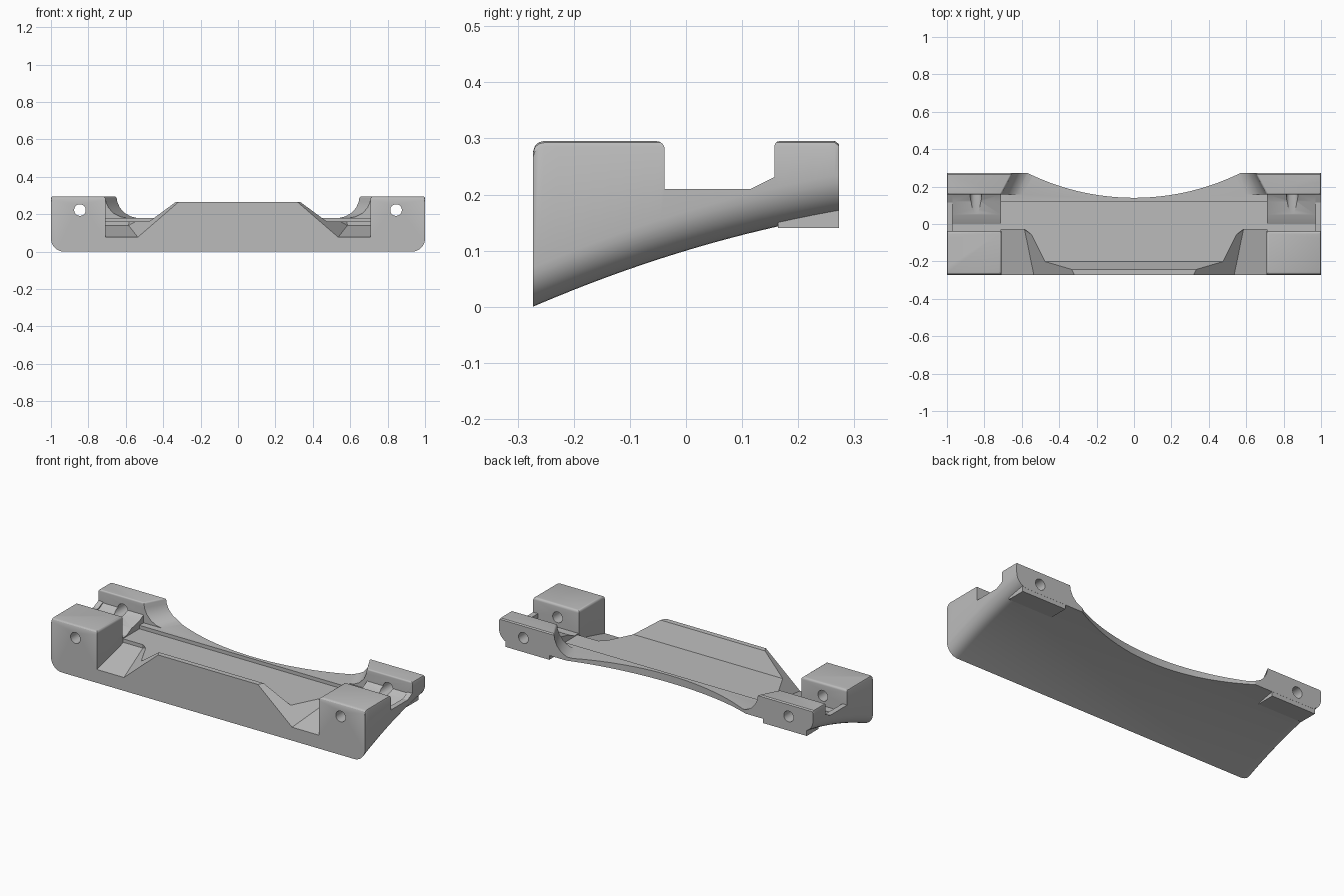
import bpy, bmesh, math

cube = bpy.data.objects.get("Cube")
if cube:
    bpy.data.objects.remove(cube, do_unlink=True)

grey = bpy.data.materials.new("plain_grey")
grey.use_nodes = True
COLOR = (0.5, 0.5, 0.5, 1)
grey.diffuse_color = COLOR
grey.node_tree.nodes["Principled BSDF"].inputs["Base Color"].default_value = COLOR


def finish(name, bm):
    bmesh.ops.recalc_face_normals(bm, faces=bm.faces)
    mesh = bpy.data.meshes.new(name)
    bm.to_mesh(mesh)
    bm.free()
    mesh.materials.append(grey)
    ob = bpy.data.objects.new(name, mesh)
    bpy.context.collection.objects.link(ob)
    return ob


def loft(name, sections, round_top=0.0):
    """Closed solid through matching rings of points; may round its top rim."""
    bm = bmesh.new()
    rings = [[bm.verts.new(p) for p in s] for s in sections]
    n = len(rings[0])
    for a, b in zip(rings, rings[1:]):
        for i in range(n):
            j = (i + 1) % n
            bm.faces.new((a[i], a[j], b[j], b[i]))
    bm.faces.new(rings[0])
    bm.faces.new(rings[-1][::-1])
    bmesh.ops.recalc_face_normals(bm, faces=bm.faces)
    if round_top:
        top = max(v.co.z for v in bm.verts) - 0.001
        rim = [e for e in bm.edges if all(v.co.z > top for v in e.verts)]
        bmesh.ops.bevel(bm, geom=rim, offset=round_top, segments=4,
                        profile=0.5, affect='EDGES')
    return finish(name, bm)


def side_prism(name, x0, x1, profile):
    """Extrude a (y, z) profile along x."""
    return loft(name, [[(x, y, z) for y, z in profile] for x in (x0, x1)])


def box(name, x, y, z, round_top=0.0):
    ring = [(x[0], y[0]), (x[1], y[0]), (x[1], y[1]), (x[0], y[1])]
    return loft(name, [[(a, b, h) for a, b in ring] for h in z], round_top)


def hull(name, points):
    bm = bmesh.new()
    for p in points:
        bm.verts.new(p)
    bmesh.ops.convex_hull(bm, input=bm.verts)
    return finish(name, bm)


def cylinder(name, center, radius, depth, axis, sides):
    bm = bmesh.new()
    bmesh.ops.create_cone(bm, cap_ends=True, segments=sides, radius1=radius,
                          radius2=radius, depth=depth)
    if axis == 'Y':
        for v in bm.verts:
            v.co.y, v.co.z = -v.co.z, v.co.y
    bmesh.ops.translate(bm, vec=center, verts=bm.verts)
    return finish(name, bm)


def apply_modifier(ob, mod):
    bpy.context.view_layer.objects.active = ob
    bpy.ops.object.modifier_apply(modifier=mod.name)


def combine(ob, tool, operation):
    mod = ob.modifiers.new("combine", 'BOOLEAN')
    mod.operation = operation
    mod.solver = 'EXACT'
    mod.object = tool
    apply_modifier(ob, mod)
    bpy.data.objects.remove(tool, do_unlink=True)


LOW, END, HALF = -0.1, 0.3, 0.273

# One half: base slab with the raised front wall
body = box("bracket_body", (-0.05, 1.05), (-END, END), (LOW, 0.16))
combine(body, side_prism("front_wall", -0.05, 0.5, [
    (-END, LOW + 0.01), (-END, 0.265), (-0.243, 0.265), (-0.2, 0.158),
    (-0.2, LOW + 0.01)]), 'UNION')

# Sloped front notch beside the wall
combine(body, hull("front_notch", [
    (0.53, -END, 0.07), (0.72, -END, 0.07), (0.585, -0.03, 0.14), (0.72, -0.03, 0.14),
    (0.206, -END, 0.35), (0.72, -END, 0.35), (0.56, -0.03, 0.35), (0.72, -0.03, 0.35)]),
    'DIFFERENCE')

# Front block, cradle floor, outer lip and rear strip
combine(body, box("front_block", (0.708, 1.06), (-END - 0.01, -0.038), (LOW + 0.02, 0.295),
                  0.014), 'UNION')
combine(body, side_prism("cradle_floor", 0.712, 1.04, [
    (-0.05, -0.07), (-0.05, 0.165), (0.0, 0.165), (0.05, 0.19), (0.12, 0.205),
    (0.19, 0.243), (0.19, -0.07)]), 'UNION')
combine(body, side_prism("outer_lip", 0.97, 1.07, [
    (-0.06, -0.06), (-0.06, 0.21), (0.115, 0.21), (0.195, 0.25), (0.195, -0.06)]), 'UNION')
combine(body, box("rear_strip", (-0.06, 0.73), (0.12, END + 0.01), (-0.05, 0.18)), 'UNION')

# Rear block with a hollow inner flank that slants across the depth
flank = [(0.53, -0.04), (0.53, 0.179), (0.57, 0.187), (0.605, 0.205), (0.632, 0.235),
         (0.645, 0.265), (0.65, 0.295)]


def flank_ring(y):
    shift = (HALF - y) * 0.53
    return ([(x + shift, y, z) for x, z in flank]
            + [(1.08, y, 0.295), (1.08, y, -0.04)])


combine(body, loft("rear_block", [flank_ring(0.158), flank_ring(END + 0.02)], 0.008), 'UNION')

# Outer envelope: curved underside, rounded lower corners, softened top ends
stations = [-HALF, -0.269, -0.262, -0.252] + [-0.225 + 0.03 * i for i in range(16)]
stations += [0.255, 0.265, 0.27, HALF]
sections = []
for y in stations:
    bottom = 0.1 + 0.302 * y - 0.235 * y * y
    depth = min(HALF - abs(y), 0.02)
    top = 0.2755 + math.sqrt(0.0004 - (0.02 - depth) ** 2) if y < 0 else 0.2955
    if y > 0:
        top -= 0.006 * (1 - min(depth / 0.008, 1))
    r = 0.07
    ring = [(0, y, top), (0, y, bottom)]
    for k in range(9):
        a = math.pi / 2 * k / 8
        ring.append((1 - r + r * math.sin(a), y, bottom + r - r * math.cos(a)))
    ring += [(1, y, top - 0.01), (0.997, y, top - 0.003), (0.99, y, top)]
    sections.append(ring)
combine(body, loft("envelope", sections), 'INTERSECT')

# Flat rear foot, bolt hole and long rear arc
combine(body, box("rear_foot", (0.68, 0.96), (0.164, 0.2725), (0.14, 0.2)), 'UNION')
combine(body, cylinder("bolt_hole", (0.845, 0, 0.222), 0.031, 1, 'Y', 32), 'DIFFERENCE')
combine(body, cylinder("rear_arc", (0, 1.428, 0.2), 1.288, 1, 'Z', 160), 'DIFFERENCE')

# Mirror to the other side
mirror = body.modifiers.new("mirror", 'MIRROR')
mirror.merge_threshold = 0.0005
apply_modifier(body, mirror)
body.data.materials.clear()
body.data.materials.append(grey)
for face in body.data.polygons:
    face.material_index = 0

bpy.ops.object.select_all(action='DESELECT')
body.select_set(True)
bpy.context.view_layer.objects.active = body
bpy.ops.object.shade_smooth_by_angle(angle=math.radians(25))
